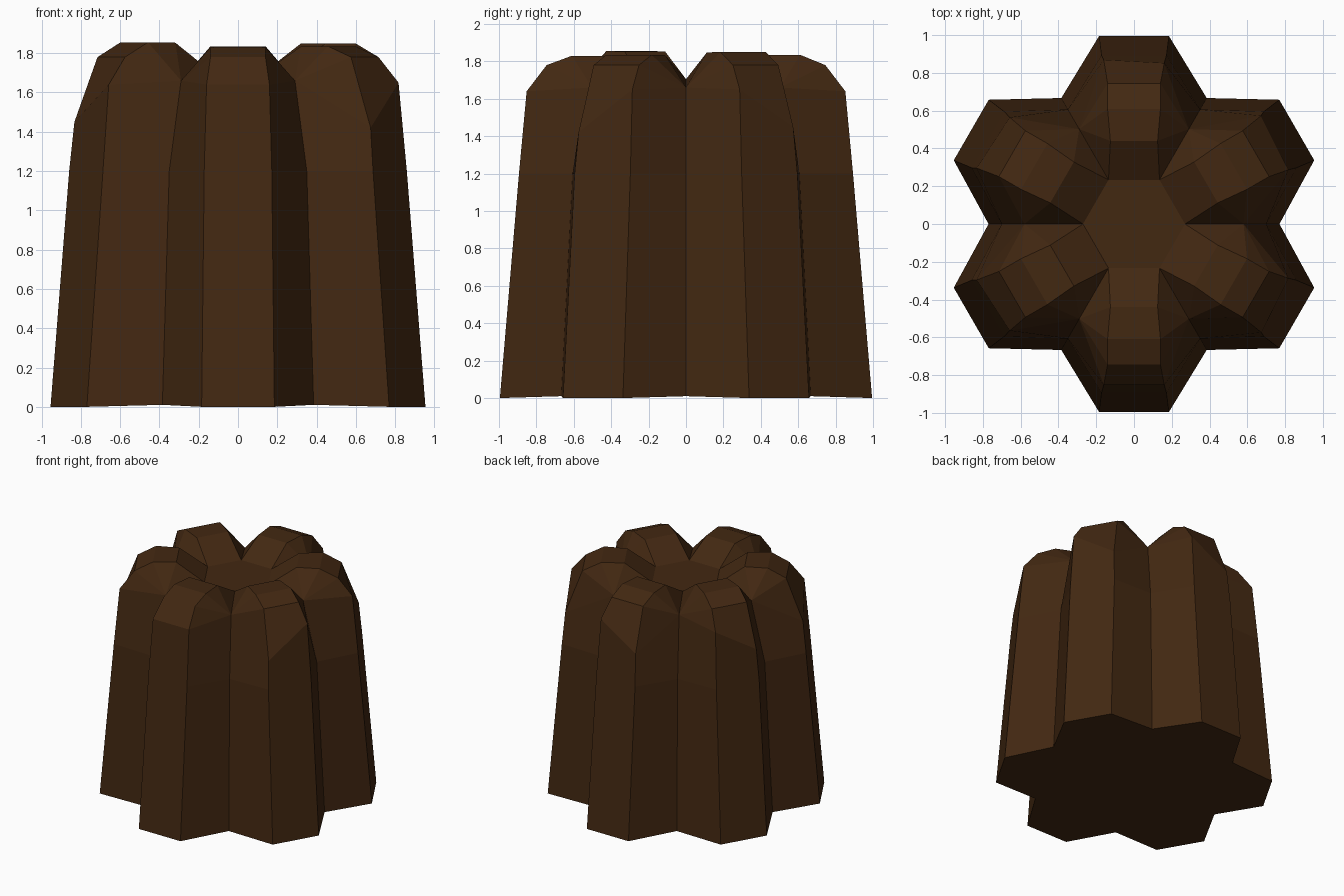
import bpy, bmesh, math

if "Cube" in bpy.data.objects:
    bpy.data.objects.remove(bpy.data.objects["Cube"])

mat = bpy.data.materials.new("dark caramel crust")
mat.diffuse_color = (0.055, 0.021, 0.0058, 1)
mat.use_nodes = True
mat.node_tree.nodes["Principled BSDF"].inputs["Base Color"].default_value = mat.diffuse_color

bm = bmesh.new()


def vert(angle, along, side, z):
    """Point in a lobe's own frame: distance along its axis, offset counterclockwise."""
    c, s = math.cos(angle), math.sin(angle)
    return bm.verts.new((along * c - side * s, along * s + side * c, z))


def skin(a, b):
    """Quads between two equally long vertex rows."""
    for i in range(len(a) - 1):
        bm.faces.new((a[i], a[i + 1], b[i + 1], b[i]))


# grooves between lobes: outer wall profile, then in to the central floor
groove = [(0.77, 0.01), (0.70, 1.2), (0.58, 1.66), (0.27, 1.705)]
grooves = [[vert(math.radians(60 * k), r, 0, z) for r, z in groove] for k in range(6)]

# upper corner heights (clockwise side, counterclockwise side) and crown offset per lobe
corners = [(1.65, 1.45), (1.64, 1.45), (1.64, 1.45), (1.45, 1.64), (1.64, 1.64), (1.42, 1.65)]
crown = [0.01, -0.005, 0.01, 0.015, -0.01, -0.005]

for k in range(6):
    a = math.radians(60 * k + 30)
    g0, g1 = grooves[k], grooves[(k + 1) % 6]
    sides = []
    for s, top in zip((-1, 1), corners[k]):
        t = (1.64 - top) * 0.09
        sides.append([
            vert(a, 0.995, 0.185 * s, 0.0),
            vert(a, 0.893, 0.172 * s, 1.2),
            vert(a, 0.852 + t, 0.16 * s, top),
            vert(a, 0.745, 0.14 * s, 1.78),
            vert(a, 0.61, 0.14 * s, 1.84 + crown[k]),
            vert(a, 0.44, 0.125 * s, 1.838 + crown[k])])
    l, r = sides
    # outer face, rounded shoulder and crown of the lobe
    skin(l, r)
    # slope down to the floor
    bm.faces.new((l[5], r[5], g1[3], g0[3]))
    # flanks: wall strips, then a fan up to the crown
    for g, v in ((g0, l), (g1, r)):
        skin(g[:3], v[:3])
        for i in (2, 3, 4):
            bm.faces.new((g[2], v[i], v[i + 1]))
        bm.faces.new((g[2], v[5], g[3]))

# central floor and underside
bm.faces.new([g[3] for g in grooves])
rim = [v for v in bm.verts if v.co.z < 0.05]
rim.sort(key=lambda v: math.atan2(v.co.y, v.co.x))
bm.faces.new(rim)
bmesh.ops.recalc_face_normals(bm, faces=bm.faces)

me = bpy.data.meshes.new("fluted_cake")
bm.to_mesh(me)
bm.free()
me.materials.append(mat)
bpy.context.collection.objects.link(bpy.data.objects.new("fluted_cake", me))
